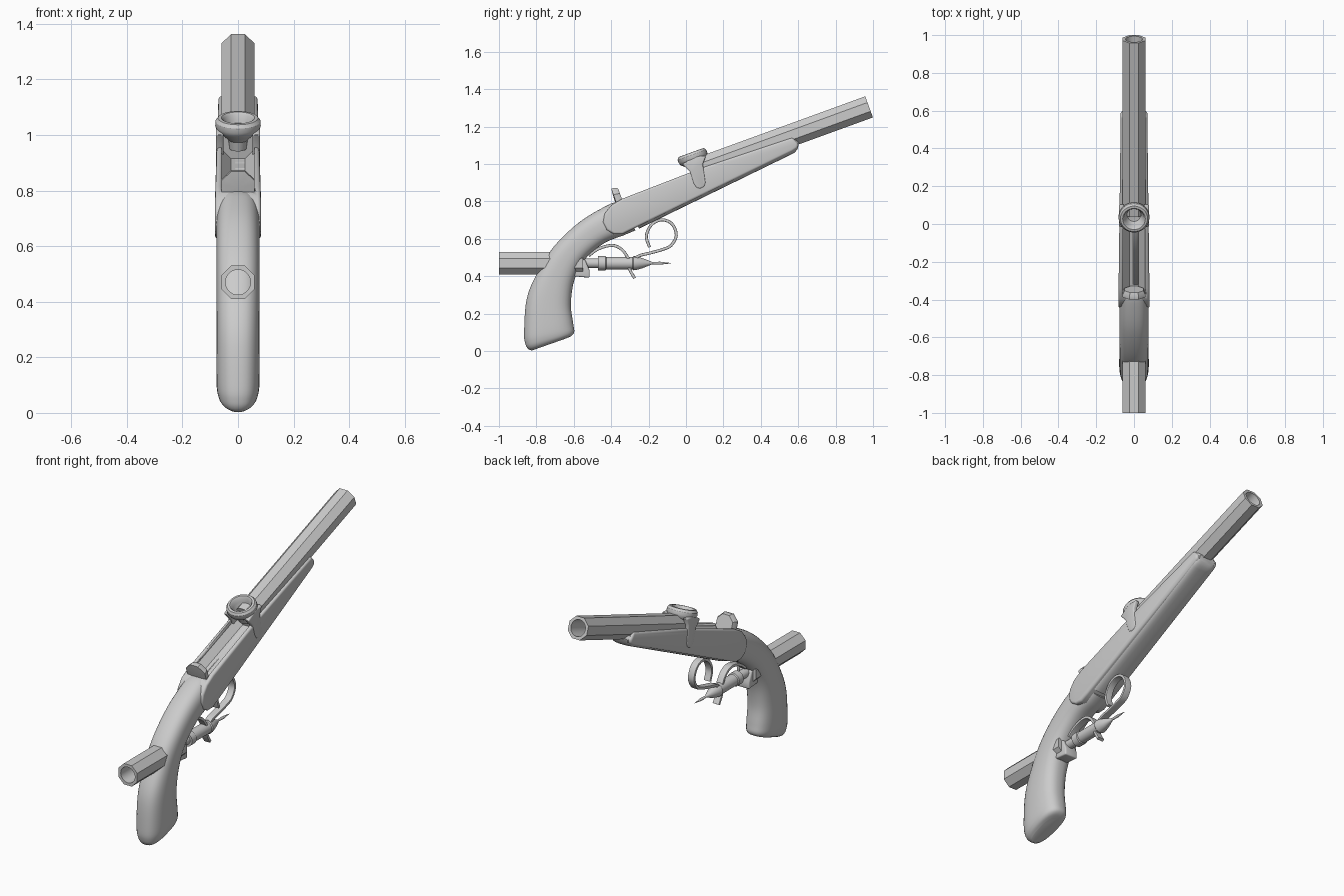
import bpy, bmesh, math
from mathutils import Matrix, Vector

if "Cube" in bpy.data.objects:
    bpy.data.objects.remove(bpy.data.objects["Cube"])

TILT = math.radians(20)


def finish(name, bm, bevel=0, angle=35):
    bmesh.ops.remove_doubles(bm, verts=bm.verts, dist=1e-5)
    bmesh.ops.recalc_face_normals(bm, faces=bm.faces)
    me = bpy.data.meshes.new(name)
    bm.to_mesh(me)
    bm.free()
    ob = bpy.data.objects.new(name, me)
    bpy.context.collection.objects.link(ob)
    bpy.ops.object.select_all(action='DESELECT')
    ob.select_set(True)
    bpy.context.view_layer.objects.active = ob
    if bevel:
        m = ob.modifiers.new("Bevel", 'BEVEL')
        m.width, m.segments, m.limit_method = bevel, 3, 'ANGLE'
        m.angle_limit = math.radians(45)
        bpy.ops.object.modifier_apply(modifier=m.name)
    bpy.ops.object.shade_smooth_by_angle(angle=math.radians(angle))
    return ob


def spline(pts, n=5):
    """Catmull-Rom interpolation of tuples"""
    out = []
    for i in range(len(pts) - 1):
        p = [pts[max(i - 1, 0)], pts[i], pts[i + 1], pts[min(i + 2, len(pts) - 1)]]
        for k in range(n):
            t = k / n
            out.append(tuple(0.5 * (2 * b + (c - a) * t + (2 * a - 5 * b + 4 * c - d) * t * t
                                    + (3 * b - a - 3 * c + d) * t ** 3) for a, b, c, d in zip(*p)))
    return out + [pts[-1]]


def loft(name, secs, e=2.6, n=32):
    """Skin rounded sections: (top y, top z, bottom y, bottom z, half width)"""
    bm = bmesh.new()
    rings = []
    for ty, tz, by, bz, w in secs:
        ring = []
        for i in range(n):
            a = math.tau * (i + .5) / n
            c, s = (math.copysign(abs(f) ** (2 / e), f) for f in (math.cos(a), math.sin(a)))
            ring.append(bm.verts.new((w * c, (ty + by + (ty - by) * s) / 2, (tz + bz + (tz - bz) * s) / 2)))
        rings.append(ring)
    for r, q in zip(rings, rings[1:]):
        for i in range(n):
            bm.faces.new((r[i], r[(i + 1) % n], q[(i + 1) % n], q[i]))
    bm.faces.new(rings[0])
    bm.faces.new(rings[-1])
    return finish(name, bm)


def ribbon(name, pts, w=.02, t=.008):
    path = spline(pts, 6)
    secs = []
    for i, (y, z) in enumerate(path):
        a, b = path[max(i - 1, 0)], path[min(i + 1, len(path) - 1)]
        d = Vector((b[0] - a[0], b[1] - a[1])).normalized() * t
        secs.append((y - d.y, z + d.x, y + d.y, z - d.x, w))
    return loft(name, secs, e=8, n=16)


def lathe(name, prof, loc, rx, seg=32):
    """Revolve (radius, height, octagonal?) about local z, then tip about x"""
    bm = bmesh.new()
    rings = []
    for r, h, octo in prof:
        ring = []
        for i in range(seg):
            a = math.tau * i / seg
            k = r
            if octo:
                k = r / math.cos((a + math.pi / 8) % (math.pi / 4) - math.pi / 8)
            ring.append(bm.verts.new((k * math.cos(a), k * math.sin(a), h)))
        rings.append(ring)
    for r, q in zip(rings, rings[1:]):
        for i in range(seg):
            bm.faces.new((r[i], r[(i + 1) % seg], q[(i + 1) % seg], q[i]))
    bm.transform(Matrix.Translation(loc) @ Matrix.Rotation(rx, 4, 'X'))
    return finish(name, bm, angle=30)


def prism(name, pts, x0, x1, bevel=.01):
    """Extrude a side profile; x0 and x1 are functions of y"""
    bm = bmesh.new()
    a, b = ([bm.verts.new((f(y), y, z)) for y, z in pts] for f in (x0, x1))
    bm.faces.new(a)
    bm.faces.new(b)
    for i in range(len(pts)):
        j = (i + 1) % len(pts)
        bm.faces.new((a[i], a[j], b[j], b[i]))
    return finish(name, bm, bevel)


def on_axis(y):
    return Vector((0, y, 1.305 + (y - .977) * math.tan(TILT)))


def barrel(name, loc, rx, length, bore=.045):
    prof = [(0, -.3, 0), (bore, -.3, 0), (bore, 0, 0), (.06, 0, 1), (.06, -length, 1), (0, -length, 1)]
    return lathe(name, prof, loc, rx)


ALONG = TILT - math.pi / 2
# Main octagonal barrel and the breech plate on the same axis
barrel("main_barrel", on_axis(.979), ALONG, .98)
lathe("breech_plate", [(0, -.02, 1), (.06, -.015, 1), (.06, .0, 1), (.05, .02, 1), (0, .02, 1)],
      on_axis(-.365), ALONG)
# Rear-facing barrel passing through the grip
barrel("rear_barrel", (0, -1, .47), math.pi / 2, .45)

# Stock body, and flat lock plates with a rounded rear end
stock = loft("stock", [(.605, 1.115, .597, 1.08, .05), (.59, 1.135, .58, 1.06, .064),
                       (.55, 1.135, .56, 1.05, .069), (.1, .985, .14, .845, .072),
                       (-.345, .81, -.25, .655, .076)], e=3.5)
plate_pts = [(.6, 1.11), (.57, 1.142), (.1, .985), (-.34, .815), (-.40, .78), (-.435, .735),
             (-.445, .69), (-.425, .648), (-.385, .625), (-.34, .625), (-.29, .65),
             (.57, 1.068), (.597, 1.085)]
half = lambda y: .07 + .013 * (.6 - y) / 1.04
plate = prism("lock_plates", plate_pts, lambda y: -half(y), half, .012)
# Open trough behind the barrel
cutter = lathe("trough_cutter", [(0, 0, 1), (.0595, 0, 1), (.0595, .5, 1), (0, .5, 1)], on_axis(-.36), ALONG)
for ob in (stock, plate):
    m = ob.modifiers.new("Trough", 'BOOLEAN')
    m.operation, m.object, m.solver = 'DIFFERENCE', cutter, 'EXACT'
    bpy.context.view_layer.objects.active = ob
    bpy.ops.object.modifier_apply(modifier=m.name)
bpy.data.objects.remove(cutter)

# Curved grip
loft("grip", spline([(-.36, .80, -.27, .645, .074), (-.42, .78, -.33, .62, .077),
                     (-.57, .69, -.44, .575, .077), (-.71, .555, -.545, .485, .077),
                     (-.80, .41, -.598, .375, .077), (-.853, .275, -.615, .25, .078),
                     (-.866, .10, -.603, .15, .078), (-.86, .04, -.597, .105, .073),
                     (-.845, .012, -.61, .083, .06), (-.825, .003, -.64, .068, .038)]))

# Flared ring above the breech with its two side legs
lathe("flared_ring", [(0, -.1, 0), (.03, -.1, 0), (.035, -.065, 0), (.055, -.045, 0), (.074, -.03, 0),
                      (.082, -.012, 0), (.081, .005, 0), (.072, .017, 0), (.06, .018, 0), (.053, .01, 0),
                      (.048, -.01, 0), (.035, -.04, 0), (0, -.045, 0)], (0, .033, 1.045), TILT)
leg = [(-.02, 1.0), (.02, .96), (.04, .895), (.055, .873), (.075, .868), (.098, .878), (.105, .9),
       (.098, .95), (.09, 1.0), (.108, 1.045), (.05, 1.04)]
for side, s in (("left", -1), ("right", 1)):
    prism("ring_leg_" + side, leg, lambda y: s * .052, lambda y: s * .08, .008)

# Ring trigger and guard hook
ribbon("ring_trigger", [(-.195, .555), (-.212, .615), (-.185, .675), (-.13, .702), (-.075, .68),
                        (-.052, .62), (-.08, .565), (-.13, .542), (-.19, .525), (-.26, .505),
                        (-.305, .455), (-.275, .39)])
ribbon("guard_hook", [(-.52, .51), (-.48, .54), (-.43, .56), (-.38, .563), (-.335, .535), (-.30, .48)])

# Pointed striker with collar, cone and needle
lathe("striker", [(0, -.58, 0), (.026, -.58, 0), (.026, -.47, 0), (.038, -.47, 0), (.038, -.43, 0),
                  (.033, -.425, 0), (.033, -.285, 0), (.038, -.28, 0), (.036, -.265, 0), (.026, -.23, 0),
                  (.01, -.19, 0), (.006, -.18, 0), (.008, -.14, 0), (.001, -.08, 0), (0, -.08, 0)],
      (0, 0, .47), -math.pi / 2, 24)
# Mounting block under the striker
prism("striker_block", [(-.6, .49), (-.6, .40), (-.515, .392), (-.515, .43), (-.54, .49)],
      lambda y: -.04, lambda y: .04, .008)
